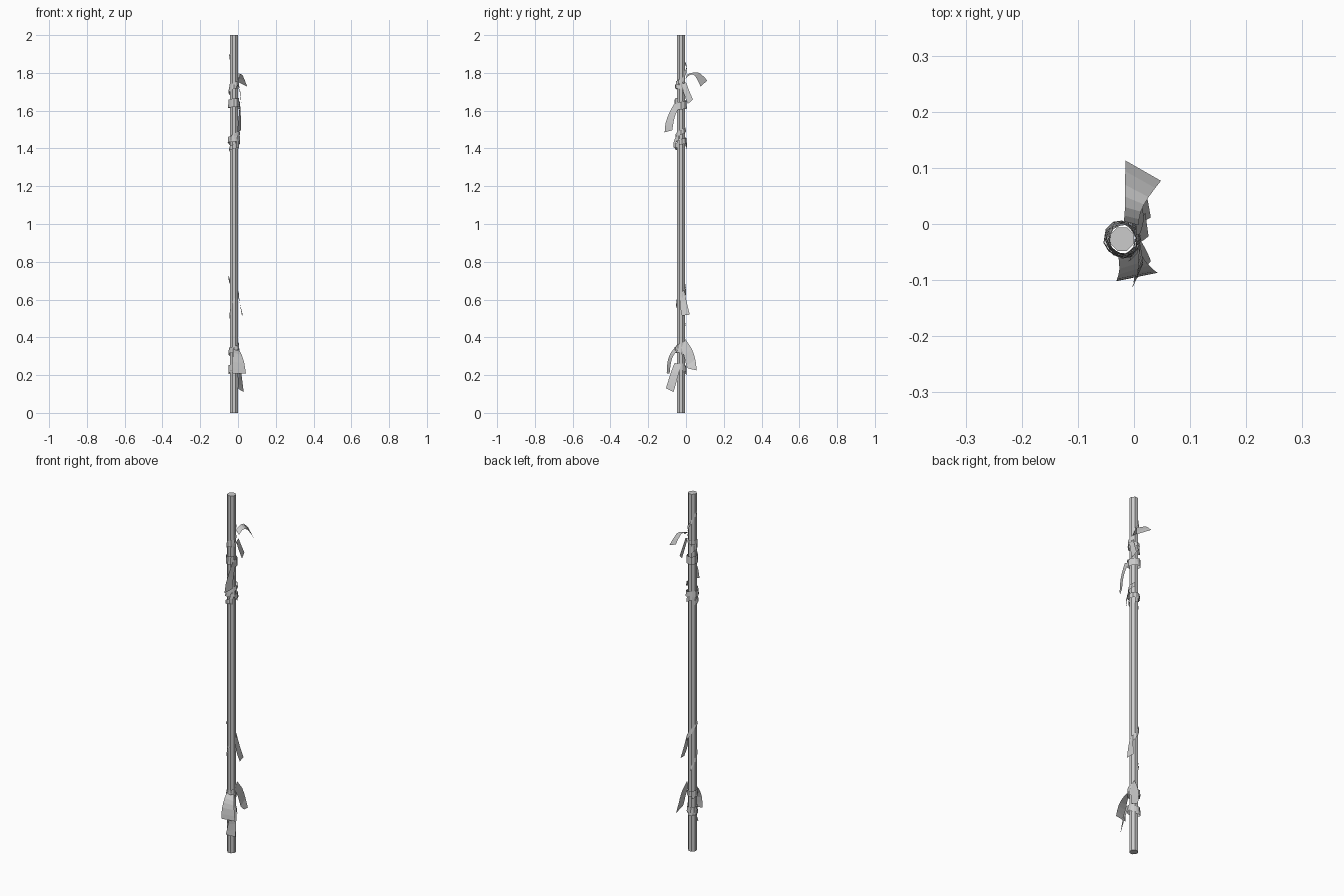
import bpy, math
from mathutils import Vector

CX, CY = -0.021, -0.027   # pole axis


def mesh(name, verts, faces, smooth=False):
    me = bpy.data.meshes.new(name)
    me.from_pydata(verts, [], faces)
    for p in me.polygons:
        p.use_smooth = smooth
    ob = bpy.data.objects.new(name, me)
    bpy.context.collection.objects.link(ob)
    return ob


def strip(name, pairs):
    verts = [p for pair in pairs for p in pair]
    faces = [(2*i, 2*i+1, 2*i+3, 2*i+2) for i in range(len(pairs)-1)]
    return mesh(name, verts, faces)


def wrap(name, a0, a1, z0, z1, w0, w1, r=0.029, wobble=0.003):
    """Helical cloth band round the pole; angle 0 is +x, 90 is the back."""
    n = max(4, int(abs(a1-a0)/30))
    pairs = []
    for i in range(n+1):
        t = i/n
        a = math.radians(a0+(a1-a0)*t)
        rr = r+wobble*math.sin(2.3*a+z0*9)
        z, w = z0+(z1-z0)*t, w0+(w1-w0)*t
        c, s = math.cos(a), math.sin(a)*1.08
        pairs.append([(CX+rr*c, CY+rr*s, z-w/2),
                      (CX+(rr-0.002)*c, CY+(rr-0.002)*s, z+w/2)])
    strip(name, pairs)


def tail(name, pairs, n=2):
    """Loose ribbon end, smoothly interpolated through pairs of edge points."""
    P = [[Vector(a), Vector(b)] for a, b in pairs]
    out = []
    for i in range(len(P)-1):
        for k in range(n):
            t = k/n
            row = []
            for e in (0, 1):
                p0, p1, p2, p3 = (P[max(0, min(len(P)-1, j))][e] for j in range(i-1, i+3))
                row.append(0.5*(2*p1+(p2-p0)*t+(2*p0-5*p1+4*p2-p3)*t*t+(3*p1-p0-3*p2+p3)*t**3))
            out.append(row)
    out.append(P[-1])
    strip(name, out)


# Octagonal pole
bpy.ops.mesh.primitive_cylinder_add(vertices=8, radius=0.0225, depth=2, location=(CX, CY, 1),
                                    rotation=(0, 0, math.radians(22.5)))
bpy.context.object.name = "pole"

# Upper wraps
wrap("upper_spiral", 190, 40, 1.90, 1.79, 0.012, 0.025, 0.027)
wrap("upper_knot_spiral", 40, -250, 1.77, 1.69, 0.02, 0.035, 0.027)
wrap("upper_thin_band", 0, 360, 1.735, 1.725, 0.02, 0.02, 0.027)
wrap("upper_wide_band", -30, 330, 1.625, 1.645, 0.04, 0.045, 0.031)
wrap("upper_low_spiral", 60, -300, 1.50, 1.41, 0.025, 0.03, 0.029)
wrap("upper_low_band", -20, 340, 1.435, 1.455, 0.03, 0.03, 0.031)
wrap("upper_low_knot", -40, -200, 1.42, 1.39, 0.025, 0.02, 0.028)

# Upper loose ends
tail("upper_back_ribbon", [
    [(-0.018, 0.005, 1.79), (0.008, -0.002, 1.77)],
    [(-0.016, 0.030, 1.80), (0.012, 0.022, 1.79)],
    [(-0.016, 0.070, 1.80), (0.026, 0.048, 1.785)],
    [(-0.015, 0.113, 1.76), (0.048, 0.077, 1.728)]])
tail("upper_side_ribbon", [
    [(0.004, -0.020, 1.74), (0.003, 0.000, 1.75)],
    [(0.012, -0.015, 1.70), (0.008, 0.015, 1.71)],
    [(0.018, 0.010, 1.635), (0.014, 0.036, 1.66)]])
tail("upper_front_ribbon", [
    [(0.008, -0.060, 1.64), (0.010, -0.030, 1.625)],
    [(0.006, -0.088, 1.59), (0.014, -0.053, 1.585)],
    [(0.000, -0.108, 1.535), (0.016, -0.066, 1.54)],
    [(-0.004, -0.113, 1.485), (0.016, -0.072, 1.497)]])
tail("upper_hem_ribbon", [
    [(-0.005, -0.055, 1.46), (0.006, -0.040, 1.46)],
    [(-0.008, -0.066, 1.43), (0.006, -0.052, 1.43)],
    [(-0.010, -0.066, 1.405), (0.004, -0.054, 1.40)]])

# Lower wraps
wrap("lower_spiral", 190, 10, 0.72, 0.61, 0.015, 0.04, 0.027)
wrap("lower_mid_spiral", 100, 280, 0.46, 0.60, 0.015, 0.02, 0.025, 0.001)
wrap("lower_band", 0, 360, 0.325, 0.335, 0.03, 0.03, 0.030)
wrap("lower_knot_spiral", 60, -240, 0.37, 0.31, 0.02, 0.025, 0.028)
wrap("lower_foot_band", 20, 380, 0.23, 0.245, 0.03, 0.035, 0.029)
wrap("lower_foot_spiral", 70, 220, 0.21, 0.23, 0.02, 0.03, 0.030)

# Lower loose ends
tail("lower_mid_ribbon", [
    [(0.004, -0.028, 0.63), (0.000, -0.010, 0.65)],
    [(0.010, -0.033, 0.58), (0.008, 0.003, 0.59)],
    [(0.026, -0.022, 0.515), (0.020, 0.020, 0.52)]])
tail("lower_back_ribbon", [
    [(0.004, -0.026, 0.345), (-0.004, -0.004, 0.39)],
    [(0.010, -0.010, 0.30), (0.005, 0.030, 0.34)],
    [(0.016, 0.002, 0.25), (0.011, 0.050, 0.28)],
    [(0.030, 0.012, 0.235), (0.022, 0.056, 0.225)]])
tail("lower_front_ribbon", [
    [(-0.028, -0.056, 0.345), (0.008, -0.045, 0.33)],
    [(-0.026, -0.080, 0.32), (0.020, -0.066, 0.305)],
    [(-0.030, -0.098, 0.27), (0.033, -0.080, 0.265)],
    [(-0.032, -0.102, 0.21), (0.042, -0.087, 0.208)]])
tail("lower_foot_ribbon", [
    [(0.000, -0.060, 0.265), (0.010, -0.026, 0.255)],
    [(0.002, -0.078, 0.22), (0.018, -0.040, 0.205)],
    [(0.000, -0.100, 0.15), (0.026, -0.056, 0.145)],
    [(-0.002, -0.106, 0.13), (0.030, -0.066, 0.11)]])
